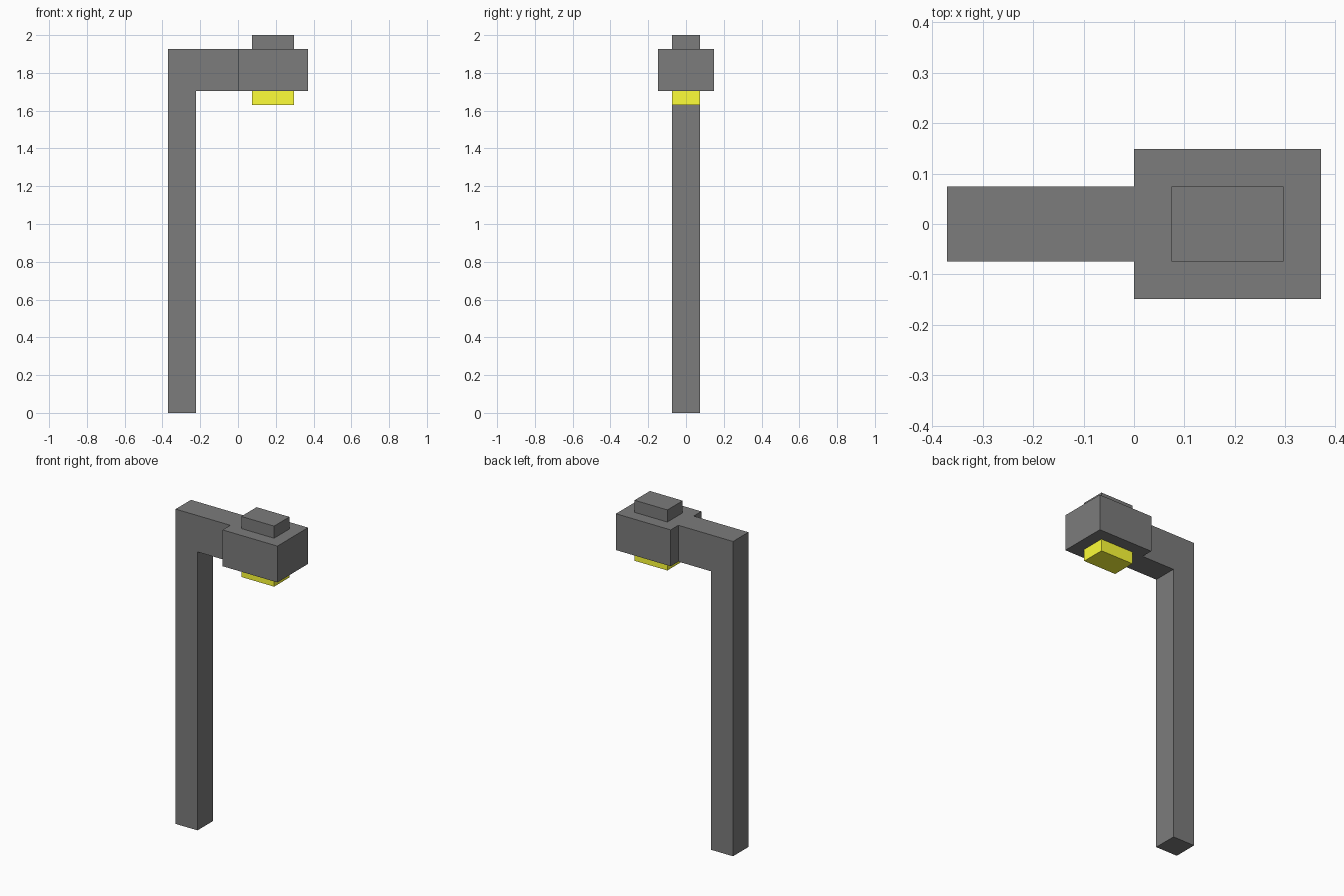
import bpy
import bmesh

if "Cube" in bpy.data.objects:
    bpy.data.objects.remove(bpy.data.objects["Cube"])

U = 2 / 27  # block grid unit: the lamp post is 27 units tall


def paint(name, colour):
    mat = bpy.data.materials.new(name)
    mat.diffuse_color = (*colour, 1)
    mat.use_nodes = True
    mat.node_tree.nodes["Principled BSDF"].inputs["Base Color"].default_value = mat.diffuse_color
    return mat


def prism(name, profile, half_depth, material):
    """Extrude an x-z profile (grid units) symmetrically along y."""
    bm = bmesh.new()
    face = bm.faces.new([bm.verts.new((x * U, -half_depth * U, z * U)) for x, z in profile])
    ext = bmesh.ops.extrude_face_region(bm, geom=[face])
    moved = [g for g in ext["geom"] if isinstance(g, bmesh.types.BMVert)]
    bmesh.ops.translate(bm, verts=moved, vec=(0, 2 * half_depth * U, 0))
    bmesh.ops.recalc_face_normals(bm, faces=bm.faces)
    mesh = bpy.data.meshes.new(name)
    bm.to_mesh(mesh)
    bm.free()
    mesh.materials.append(material)
    obj = bpy.data.objects.new(name, mesh)
    bpy.context.collection.objects.link(obj)
    return obj


def box(name, x0, x1, z0, z1, half_depth, material):
    return prism(name, [(x0, z0), (x1, z0), (x1, z1), (x0, z1)], half_depth, material)


grey = paint("dark_grey", (0.2, 0.2, 0.2))
yellow = paint("lamp_yellow", (1.0, 1.0, 0.04))

# Post and arm as one L-shaped piece
prism("post_and_arm", [(-5, 0), (-3, 0), (-3, 23), (0, 23), (0, 26), (-5, 26)], 1, grey)

# Lamp head with its cap on top and glowing lens underneath
box("lamp_head", 0, 5, 23, 26, 2, grey)
box("head_cap", 1, 4, 26, 27, 1, grey)
box("lamp_lens", 1, 4, 22, 23, 1, yellow)
